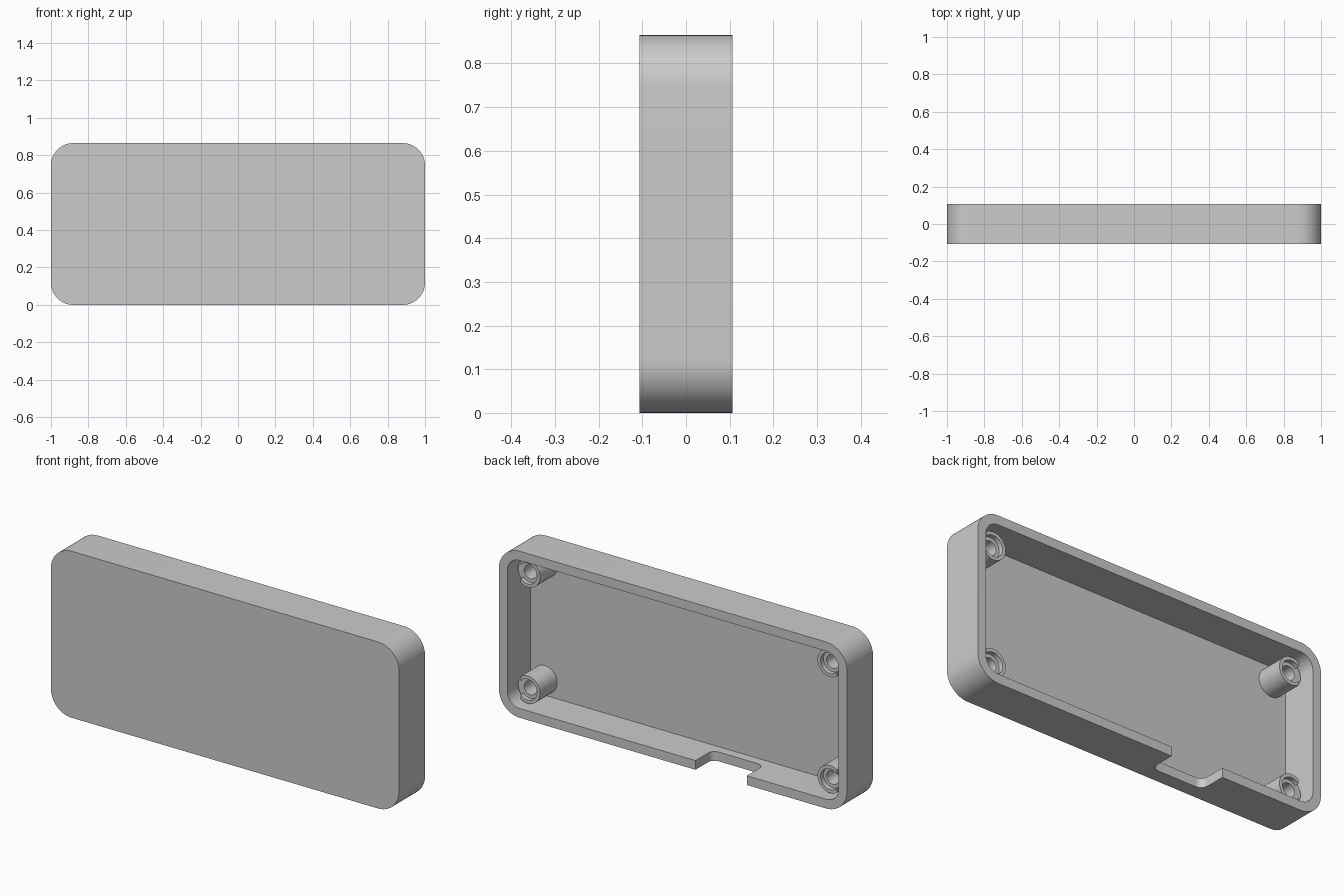
import bpy, bmesh, math
from mathutils import Vector

cube = bpy.data.objects.get("Cube")
if cube:
    bpy.data.objects.remove(cube, do_unlink=True)

grey = bpy.data.materials.new("light_grey")
grey.use_nodes = True
COLOUR = (0.6, 0.6, 0.6, 1)
grey.diffuse_color = COLOUR
grey.node_tree.nodes["Principled BSDF"].inputs["Base Color"].default_value = COLOUR

# Main sizes
WIDTH, HEIGHT, HALF_DEPTH = 2.0, 0.865, 0.107
WALL, FLOOR_Y, RADIUS = 0.048, -0.082, 0.119
MID = HEIGHT / 2
POST_X, POST_Z, POST_TOP = 0.869, MID - 0.131, 0.0595


def rounded_rect(cx, cy, w, h, r, steps=16):
    """Outline of a rectangle with round corners; r = w/2 = h/2 gives a circle."""
    pts = []
    for k, (sx, sy) in enumerate(((1, 1), (-1, 1), (-1, -1), (1, -1))):
        for i in range(steps + 1):
            a = (k + i / steps) * math.pi / 2
            pts.append((cx + sx * (w / 2 - r) + r * math.cos(a),
                        cy + sy * (h / 2 - r) + r * math.sin(a)))
    return pts


def prism(name, outline, lo, hi, axis="Y"):
    """Extrude an outline from lo to hi along the y or z axis."""
    place = (lambda u, v, t: (u, t, v)) if axis == "Y" else (lambda u, v, t: (u, v, t))
    bm = bmesh.new()
    face = bm.faces.new([bm.verts.new(place(u, v, lo)) for u, v in outline])
    new = bmesh.ops.extrude_face_region(bm, geom=[face])["geom"]
    shift = Vector(place(0, 0, hi - lo))
    bmesh.ops.translate(bm, vec=shift, verts=[g for g in new if isinstance(g, bmesh.types.BMVert)])
    bmesh.ops.remove_doubles(bm, verts=bm.verts, dist=1e-5)
    bmesh.ops.recalc_face_normals(bm, faces=bm.faces)
    mesh = bpy.data.meshes.new(name)
    bm.to_mesh(mesh)
    bm.free()
    mesh.materials.append(grey)
    ob = bpy.data.objects.new(name, mesh)
    bpy.context.collection.objects.link(ob)
    return ob


def cylinder(name, x, z, r, lo, hi):
    return prism(name, rounded_rect(x, z, 2 * r, 2 * r, r, 12), lo, hi)


def combine(target, tool, operation="DIFFERENCE"):
    """Apply a boolean and remove its helper."""
    mod = target.modifiers.new("cut", "BOOLEAN")
    mod.object, mod.operation, mod.solver = tool, operation, "EXACT"
    bpy.context.view_layer.objects.active = target
    bpy.ops.object.modifier_apply(modifier=mod.name)
    bpy.data.objects.remove(tool, do_unlink=True)


def smooth(ob):
    bpy.ops.object.select_all(action="DESELECT")
    ob.select_set(True)
    bpy.context.view_layer.objects.active = ob
    bpy.ops.object.shade_smooth_by_angle(angle=math.radians(30))


# Open tray with a thin front panel
shell = prism("case_shell", rounded_rect(0, MID, WIDTH, HEIGHT, RADIUS), -HALF_DEPTH, HALF_DEPTH)
combine(shell, prism("cavity", rounded_rect(0, MID, WIDTH - 2 * WALL, HEIGHT - 2 * WALL,
                                            RADIUS - WALL), FLOOR_Y, 0.2))

# Connector opening in the bottom wall
combine(shell, prism("connector_opening", rounded_rect(-0.277, 0.117, 0.295, 0.3, 0.036),
                     -0.05, WALL + 0.03, "Z"))
smooth(shell)

# Screw posts with a stepped bore, open on the side facing the end wall
for side, sx in (("left", 1), ("right", -1)):
    for level, sz in (("upper", 1), ("lower", -1)):
        x, z = sx * POST_X, MID + sz * POST_Z
        post = cylinder(f"{level}_{side}_screw_post", x, z, 0.0714, FLOOR_Y - 0.005, POST_TOP)
        combine(post, cylinder("counterbore", x, z, 0.054, POST_TOP - 0.024, 0.2))
        combine(post, cylinder("screw_hole", x, z, 0.036, FLOOR_Y + 0.005, 0.2))
        combine(post, prism("side_relief", rounded_rect(x + sx * 0.09, z, 0.1, 0.2, 0.001, 1),
                            POST_TOP - 0.024, 0.2))
        smooth(post)
